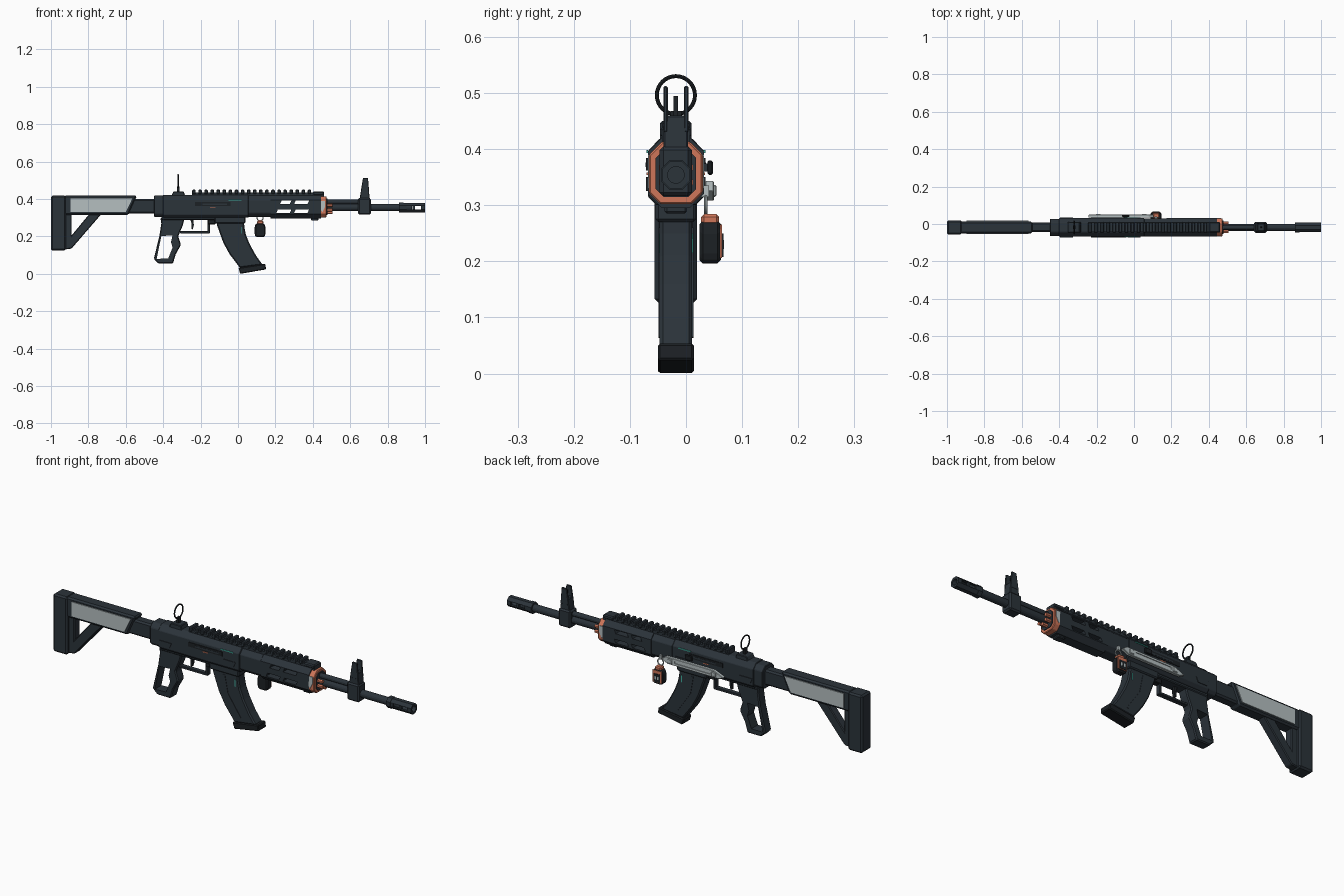
import bpy, bmesh, math
from mathutils import Matrix, Vector

if "Cube" in bpy.data.objects:
    bpy.data.objects.remove(bpy.data.objects["Cube"])

CY = -0.018      # centre plane of the body
BORE = 0.354     # barrel height


def material(name, rgb):
    m = bpy.data.materials.new(name)
    m.use_nodes = True
    m.diffuse_color = (*rgb, 1)
    m.node_tree.nodes["Principled BSDF"].inputs["Base Color"].default_value = (*rgb, 1)
    return m


SLATE = material("dark slate", (0.024, 0.033, 0.042))
BLACK = material("near black", (0.012, 0.015, 0.018))
GRAY = material("light gray", (0.46, 0.52, 0.53))
ORANGE = material("copper orange", (0.62, 0.18, 0.10))
TEAL = material("teal", (0.05, 0.42, 0.34))


def finish(name, bm, mat, bevel=0.0):
    bmesh.ops.recalc_face_normals(bm, faces=bm.faces)
    me = bpy.data.meshes.new(name)
    bm.to_mesh(me)
    bm.free()
    me.materials.append(mat)
    ob = bpy.data.objects.new(name, me)
    bpy.context.collection.objects.link(ob)
    if bevel:
        mod = ob.modifiers.new("Bevel", "BEVEL")
        mod.width, mod.segments, mod.limit_method = bevel, 1, "ANGLE"
    return ob


def extrude(name, ring, offset, mat, bevel=0.0):
    bm = bmesh.new()
    face = bm.faces.new([bm.verts.new(p) for p in ring])
    new = bmesh.ops.extrude_face_region(bm, geom=[face])["geom"]
    bmesh.ops.translate(bm, vec=offset, verts=[v for v in new if isinstance(v, bmesh.types.BMVert)])
    return finish(name, bm, mat, bevel)


def prism(name, pts, half, mat, bevel=0.0, y=CY):
    """Side outline (x, z) given a thickness across y."""
    return extrude(name, [(x, y - half, z) for x, z in pts], (0, 2 * half, 0), mat, bevel)


def box(name, x0, x1, z0, z1, half, mat, bevel=0.0, y=CY):
    return prism(name, [(x0, z0), (x1, z0), (x1, z1), (x0, z1)], half, mat, bevel, y)


def shell(name, x0, x1, z0, z1, half, low, top, mat, bevel=0.0):
    """Eight-sided section (chamfered corners) run along x."""
    right = [(half - low, z0), (half, z0 + low), (half, z1 - top), (half - top, z1)]
    ring = right + [(-y, z) for y, z in reversed(right)]
    return extrude(name, [(x0, CY + y, z) for y, z in ring], (x1 - x0, 0, 0), mat, bevel)


def rod(name, x0, x1, r, mat, z=BORE, y=CY, sides=16, bevel=0.0):
    bm = bmesh.new()
    turn = Matrix.Translation(((x0 + x1) / 2, y, z)) @ Matrix.Rotation(math.pi / 2, 4, "Y") \
        @ Matrix.Rotation(math.pi / sides, 4, "Z")
    bmesh.ops.create_cone(bm, cap_ends=True, segments=sides, radius1=r, radius2=r,
                          depth=x1 - x0, matrix=turn)
    return finish(name, bm, mat, bevel)


def hoop(name, centre, radius, thick, mat, axis="Y"):
    bpy.ops.mesh.primitive_torus_add(location=centre, major_radius=radius, minor_radius=thick,
                                     major_segments=32, minor_segments=8)
    ob = bpy.context.object
    ob.name = name
    ob.rotation_euler = (0, math.pi / 2, 0) if axis == "X" else (math.pi / 2, 0, 0)
    ob.data.materials.append(mat)
    bpy.ops.object.shade_smooth_by_angle()


def cut(ob, cutter):
    mod = ob.modifiers.new("Cut", "BOOLEAN")
    mod.operation, mod.solver, mod.object = "DIFFERENCE", "EXACT", cutter
    bpy.context.view_layer.update()
    ev = ob.evaluated_get(bpy.context.evaluated_depsgraph_get())
    me = bpy.data.meshes.new_from_object(ev)
    ob.modifiers.clear()
    ob.data = me
    bpy.data.objects.remove(cutter)


def px(pts):
    """Hundredths to model units."""
    return [(x / 100, z / 100) for x, z in pts]


# Shoulder stock
box("butt_pad", -1.0, -0.92, 0.125, 0.418, 0.038, SLATE, 0.008)
prism("stock_body", px([(-93, 31.5), (-58.5, 31.5), (-54, 41.8), (-93, 41.8)]), 0.032, SLATE, 0.008)
prism("stock_brace", px([(-93, 13), (-89, 13.5), (-73, 32), (-79.5, 32), (-89, 20.5), (-89, 32), (-93, 32)]),
      0.022, SLATE, 0.004)
for side in (-1, 1):
    prism("stock_side_plate", px([(-89.5, 33), (-60, 33), (-56.5, 40.3), (-89.5, 40.3)]),
          0.003, GRAY, y=CY + side * 0.033)
box("stock_tube", -0.60, -0.44, 0.322, 0.40, 0.026, SLATE, 0.008)

# Receiver
shell("receiver_end", -0.45, -0.39, 0.305, 0.418, 0.046, 0.015, 0.02, SLATE, 0.003)
shell("receiver", -0.40, 0.055, 0.30, 0.422, 0.050, 0.015, 0.025, SLATE, 0.002)
shell("receiver_front", 0.055, 0.175, 0.305, 0.42, 0.048, 0.02, 0.025, SLATE, 0.002)
box("magazine_well", -0.125, 0.04, 0.27, 0.32, 0.036, SLATE, 0.005)
box("lower_frame", -0.41, -0.10, 0.288, 0.32, 0.03, SLATE, 0.004)
box("magazine_catch", -0.16, -0.12, 0.265, 0.31, 0.015, BLACK, 0.003)
for side in (-1, 1):
    y = CY + side * 0.051
    box("ejection_port", -0.23, -0.04, 0.362, 0.384, 0.002, BLACK, y=y)
    box("port_cover", -0.19, -0.06, 0.368, 0.376, 0.003, SLATE, y=y)
    box("accent_line", -0.05, 0.02, 0.393, 0.398, 0.0015, TEAL, y=y)
    box("accent_mark", -0.15, -0.12, 0.354, 0.358, 0.001, ORANGE, y=y)
    for x in (-0.36, 0.0):
        prism("receiver_panel", [(x - 0.025, 0.325), (x + 0.025, 0.325), (x + 0.035, 0.35), (x - 0.035, 0.35)],
              0.002, SLATE, y=y)

# Handguard with see-through vents
guard = shell("handguard", 0.175, 0.445, 0.295, 0.425, 0.050, 0.025, 0.03, SLATE)
for z, x0 in ((0.382, 0.225), (0.335, 0.205)):
    for a, b in ((x0, 0.285), (0.30, 0.38)):
        cut(guard, prism("vent_cutter", [(a, z - 0.009), (b - 0.008, z - 0.009), (b, z + 0.009), (a + 0.008, z + 0.009)],
                         0.1, SLATE))
box("handguard_foot", 0.39, 0.43, 0.285, 0.305, 0.02, SLATE, 0.004)

# Front cap
shell("front_cap", 0.44, 0.474, 0.302, 0.414, 0.048, 0.02, 0.024, ORANGE, 0.003)
shell("front_cap_core", 0.47, 0.478, 0.315, 0.402, 0.036, 0.014, 0.018, SLATE)
for side in (-1, 1):
    prism("cap_side_plate", px([(44.3, 34), (45.2, 33), (46.6, 36), (46.6, 39), (44.3, 39)]),
          0.002, GRAY, y=CY + side * 0.048)
for i in range(6):
    a = math.tau * (i + 0.5) / 6
    rod("cap_prong", 0.47, 0.505, 0.009, ORANGE, BORE + 0.026 * math.sin(a), CY + 0.026 * math.cos(a), 6)

# Top rail
box("rail_base", -0.245, 0.46, 0.41, 0.434, 0.025, SLATE)
box("rail_end", 0.40, 0.46, 0.42, 0.44, 0.028, SLATE, 0.005)
for i in range(20):
    x = -0.245 + i * 0.0325
    box("rail_tooth", x, x + 0.019, 0.425, 0.45, 0.028, SLATE, 0.004)

# Rear ring sight
prism("rear_sight_base", px([(-36, 41), (-28, 41), (-29, 44), (-34.5, 44)]), 0.028, SLATE, 0.003)
box("rear_sight_stem", -0.326, -0.314, 0.43, 0.468, 0.01, BLACK)
hoop("rear_sight_ring", (-0.32, CY, 0.496), 0.034, 0.0035, BLACK, "X")

# Barrel and muzzle
rod("barrel", 0.44, 0.93, 0.019, SLATE)
rod("gas_tube", 0.44, 0.66, 0.013, SLATE, 0.384, sides=12)
muzzle = rod("muzzle_brake", 0.868, 1.0, 0.027, SLATE, sides=8)
cut(muzzle, rod("bore_cutter", 0.92, 1.1, 0.015, BLACK))
for a in (0.90, 0.945):
    cut(muzzle, box("port_cutter", a, a + 0.034, 0.345, 0.363, 0.1, SLATE))
rod("muzzle_collar", 0.862, 0.884, 0.029, SLATE, sides=8)

# Front sight
box("front_sight_block", 0.642, 0.71, 0.316, 0.405, 0.029, SLATE, 0.007)
prism("front_sight_tower", px([(65, 40), (70.5, 40), (69.8, 46), (66, 46)]), 0.022, SLATE, 0.003)
for side in (-1, 1):
    prism("front_sight_ear", px([(65.5, 43), (70.2, 43), (69.5, 51.2), (66.8, 51.2)]),
          0.004, SLATE, 0.002, CY + side * 0.0185)
prism("front_sight_pin", px([(67.5, 45), (68.5, 45), (68.2, 49.5), (67.8, 49.5)]), 0.004, BLACK)

# Curved magazine
back = [(-11.7, 29), (-11.2, 26), (-10, 22.5), (-7.8, 16.5), (-4.5, 10.5), (1, 3.2)]
front = [(13.2, 4.8), (9.6, 9.8), (6.2, 16), (4.2, 21), (3.4, 25), (3.2, 29)]
prism("magazine", px(back + front), 0.029, SLATE, 0.006)
prism("magazine_base", px([(0.2, 3.2), (14.6, 5.4), (15, 2.4), (1.2, 0)]), 0.032, BLACK, 0.004)
for side in (-1, 1):
    prism("magazine_rib", px([(-5, 26), (-4, 26), (-2.2, 17), (5, 6.5), (4, 6.3), (-3.4, 17)]),
          0.002, SLATE, y=CY + side * 0.029)
    box("magazine_accent", 0.015, 0.02, 0.215, 0.25, 0.001, TEAL, y=CY + side * 0.0295)

# Open-frame grip
grip = prism("pistol_grip", px([(-41.5, 30), (-28.5, 30), (-29.5, 26), (-32, 20), (-30.5, 15.5), (-33.3, 10.5),
                                (-34.8, 5.5), (-42.5, 5.5), (-45, 8), (-42, 20.5), (-41, 27)]), 0.026, SLATE, 0.005)
cut(grip, prism("grip_cutter", px([(-41, 20.2), (-35, 20.6), (-35.8, 17), (-35, 14), (-37.3, 8.2), (-43.5, 8)]),
                0.1, SLATE))

# Trigger and its guard
box("guard_bar", -0.31, -0.15, 0.217, 0.229, 0.012, SLATE, 0.002)
box("guard_post", -0.162, -0.15, 0.217, 0.30, 0.012, SLATE, 0.002)
prism("trigger", px([(-26, 30), (-24, 30), (-23.6, 26), (-24.2, 23.8), (-25, 24), (-24.8, 27)]), 0.007, BLACK)

# Left-side bar, slotted with pointed ends, and the charging knob
bar = prism("side_bar", px([(-24.5, 32), (-22, 30.8), (7, 30.8), (10.5, 32.5), (8, 34.3), (-19, 34.3)]),
            0.008, GRAY, 0.002, 0.042)
cut(bar, box("slot_cutter", -0.17, 0.03, 0.320, 0.332, 0.004, GRAY, y=0.050))
for x in (-0.19, 0.055):
    box("bar_bolt", x - 0.012, x + 0.012, 0.315, 0.336, 0.004, GRAY, 0.002, 0.050)
box("knob_stem", -0.055, -0.035, 0.36, 0.374, 0.008, SLATE, y=0.034)
box("charging_knob", -0.065, -0.025, 0.354, 0.38, 0.005, BLACK, 0.003, 0.043)

# Hanging charm
CX, CH = 0.118, 0.043
box("charm_hook", CX - 0.006, CX + 0.006, 0.315, 0.335, 0.008, GRAY, y=0.033)
hoop("charm_ring", (CX, 0.035, 0.30), 0.016, 0.003, GRAY)
prism("charm_body", [(CX - 0.022, 0.196), (CX + 0.022, 0.196), (CX + 0.029, 0.208), (CX + 0.029, 0.255),
                     (CX + 0.018, 0.272), (CX - 0.018, 0.272), (CX - 0.029, 0.255), (CX - 0.029, 0.208)],
      0.019, BLACK, 0.006, CH)
box("charm_cap", CX - 0.017, CX + 0.017, 0.262, 0.284, 0.016, ORANGE, 0.005, CH)
box("charm_frame", CX - 0.025, CX + 0.025, 0.206, 0.266, 0.002, ORANGE, y=0.0625)
box("charm_face", CX - 0.018, CX + 0.018, 0.208, 0.25, 0.002, BLACK, y=0.065)
for x in (-0.008, 0.008):
    box("charm_eye", CX + x - 0.004, CX + x + 0.004, 0.222, 0.238, 0.001, GRAY, y=0.067)
